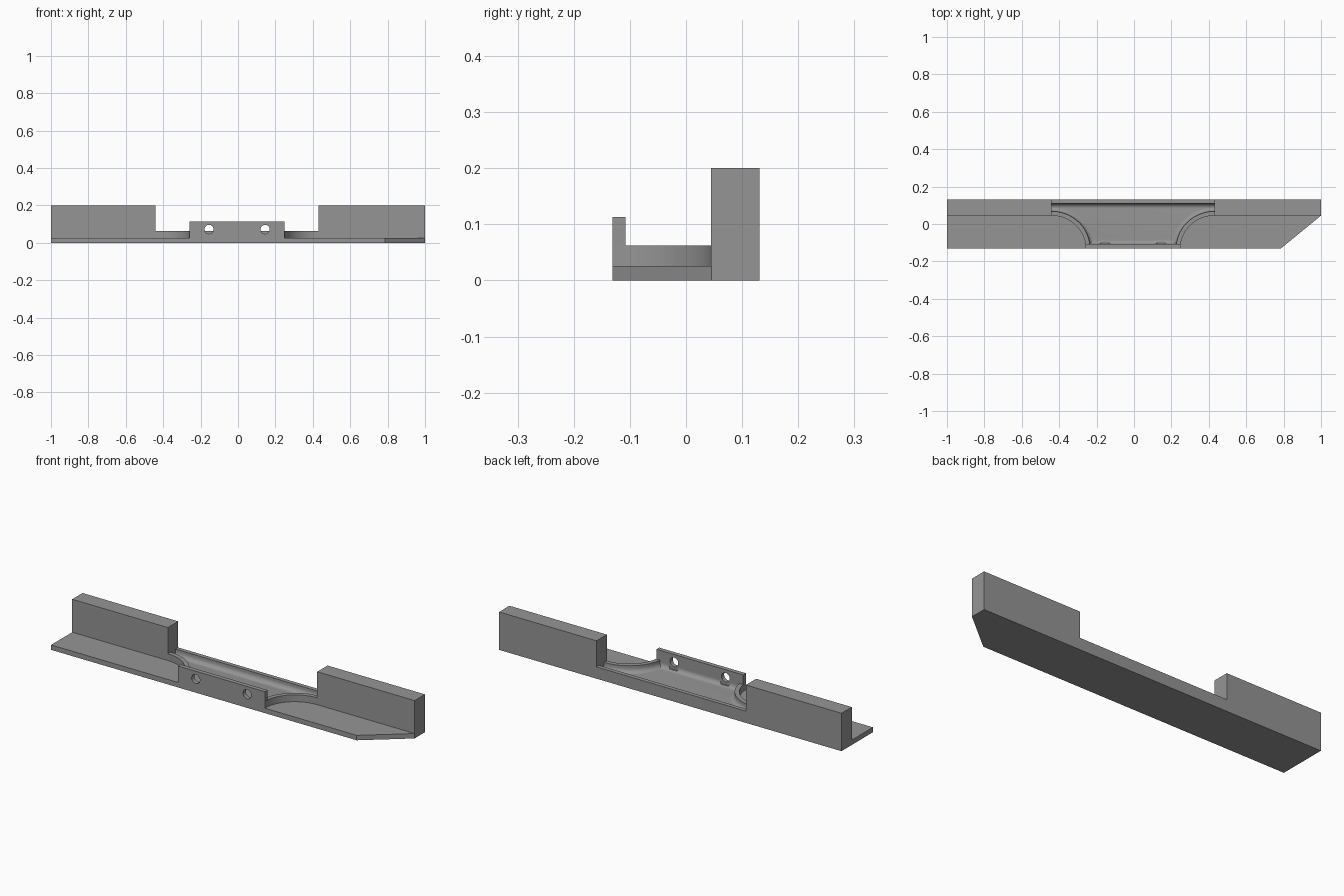
import bpy, bmesh, math
from mathutils import Matrix

if "Cube" in bpy.data.objects:
    bpy.data.objects.remove(bpy.data.objects["Cube"])

# Main dimensions
XM = -0.005                     # middle of the tray along x
XO = 0.436                      # half length of the tray
FRONT, BACK = -0.131, 0.131
WALL_Y, WALL_Z = 0.045, 0.2
SHELF_Z, RIM_Z, PLATE_Z = 0.026, 0.062, 0.113
PLATE_IN = -0.108               # inner face of the drilled plate
RX, RY = 0.183, 0.176           # scooped corner radii
RIM, FILLET = 0.023, 0.024

grey = bpy.data.materials.new("grey")
grey.diffuse_color = (0.3, 0.3, 0.3, 1)
grey.use_nodes = True
grey.node_tree.nodes["Principled BSDF"].inputs["Base Color"].default_value = grey.diffuse_color


def loft(name, rings):
    """Closed solid through rings of 3D points."""
    bm = bmesh.new()
    vs = [[bm.verts.new(p) for p in r] for r in rings]
    n = len(vs[0])
    bm.faces.new(vs[0])
    bm.faces.new(vs[-1])
    for a, b in zip(vs, vs[1:]):
        for i in range(n):
            bm.faces.new((a[i], a[(i + 1) % n], b[(i + 1) % n], b[i]))
    bmesh.ops.remove_doubles(bm, verts=bm.verts, dist=1e-5)
    bmesh.ops.recalc_face_normals(bm, faces=bm.faces)
    me = bpy.data.meshes.new(name)
    bm.to_mesh(me)
    bm.free()
    ob = bpy.data.objects.new(name, me)
    bpy.context.collection.objects.link(ob)
    me.materials.append(grey)
    return ob


def prism(name, pts, z0, z1):
    return loft(name, [[(x, y, z) for x, y in pts] for z in (z0, z1)])


def box(name, x0, x1, y0, y1, z0, z1):
    return prism(name, [(x0, y0), (x1, y0), (x1, y1), (x0, y1)], z0, z1)


def tray_outline(grow, front, back, steps=20):
    """Tray plan with a concave quarter arc at each front corner."""
    rx, ry = RX + grow, RY + grow
    a0 = math.asin(max(0, min(1, (front - FRONT) / ry)))
    a1 = math.asin(min(1, (back - FRONT) / ry))
    half = []
    for i in range(steps + 1):
        a = a0 + (a1 - a0) * i / steps
        half.append((XO - rx * math.cos(a), FRONT + ry * math.sin(a)))
    half.append((half[-1][0], back))
    return [(XM + x, y) for x, y in half] + [(XM - x, y) for x, y in reversed(half)]


def cylinder_y(name, x, z, r, y0, y1, sides):
    pts = [(x + r * math.cos(2 * math.pi * i / sides),
            z + r * math.sin(2 * math.pi * i / sides)) for i in range(sides)]
    return loft(name, [[(px, y, pz) for px, pz in pts] for y in (y0, y1)])


def combine(body, other, op):
    m = body.modifiers.new(op, 'BOOLEAN')
    m.operation, m.solver, m.object = op, 'EXACT', other
    bpy.context.view_layer.objects.active = body
    bpy.ops.object.modifier_apply(modifier=m.name)
    bpy.data.objects.remove(other)


# Thin shelf with one cut-off front corner
body = prism("rail_body", [(-1, FRONT), (0.785, FRONT), (1, WALL_Y),
                           (1, BACK), (-1, BACK)], 0, SHELF_Z)

# Tall back walls, scooped tray and drilled plate
combine(body, box("left_wall", -1, XM - XO, WALL_Y, BACK, 0, WALL_Z), 'UNION')
combine(body, box("right_wall", XM + XO, 1, WALL_Y, BACK, 0, WALL_Z), 'UNION')
combine(body, prism("tray", tray_outline(0, FRONT, BACK), 0, RIM_Z), 'UNION')
px = XO - RX
combine(body, box("plate", XM - px, XM + px, FRONT, PLATE_IN, 0, PLATE_Z), 'UNION')

# Hollow of the tray, rounded where the walls meet the floor
rings = []
levels = [(0, 0.15), (0, SHELF_Z + FILLET)]
for i in range(1, 9):
    a = math.pi / 2 * i / 8
    levels.append((FILLET * (1 - math.cos(a)), SHELF_Z + FILLET * (1 - math.sin(a))))
for d, z in levels:
    rings.append([(x, y, z) for x, y in
                  tray_outline(RIM + d, PLATE_IN + d, 0.109 - d)])
combine(body, loft("hollow", rings), 'DIFFERENCE')

# Screw holes with six-sided nut seats behind the plate
for s in (-1, 1):
    x = XM + s * 0.15
    combine(body, cylinder_y("nut_seat", x, 0.072, 0.045, PLATE_IN, -0.07, 6), 'DIFFERENCE')
    combine(body, cylinder_y("screw_hole", x, 0.072, 0.024, -0.2, -0.07, 32), 'DIFFERENCE')

# Smooth only the rounded areas
bpy.context.view_layer.objects.active = body
body.select_set(True)
bpy.ops.object.shade_smooth_by_angle(angle=math.radians(25))
